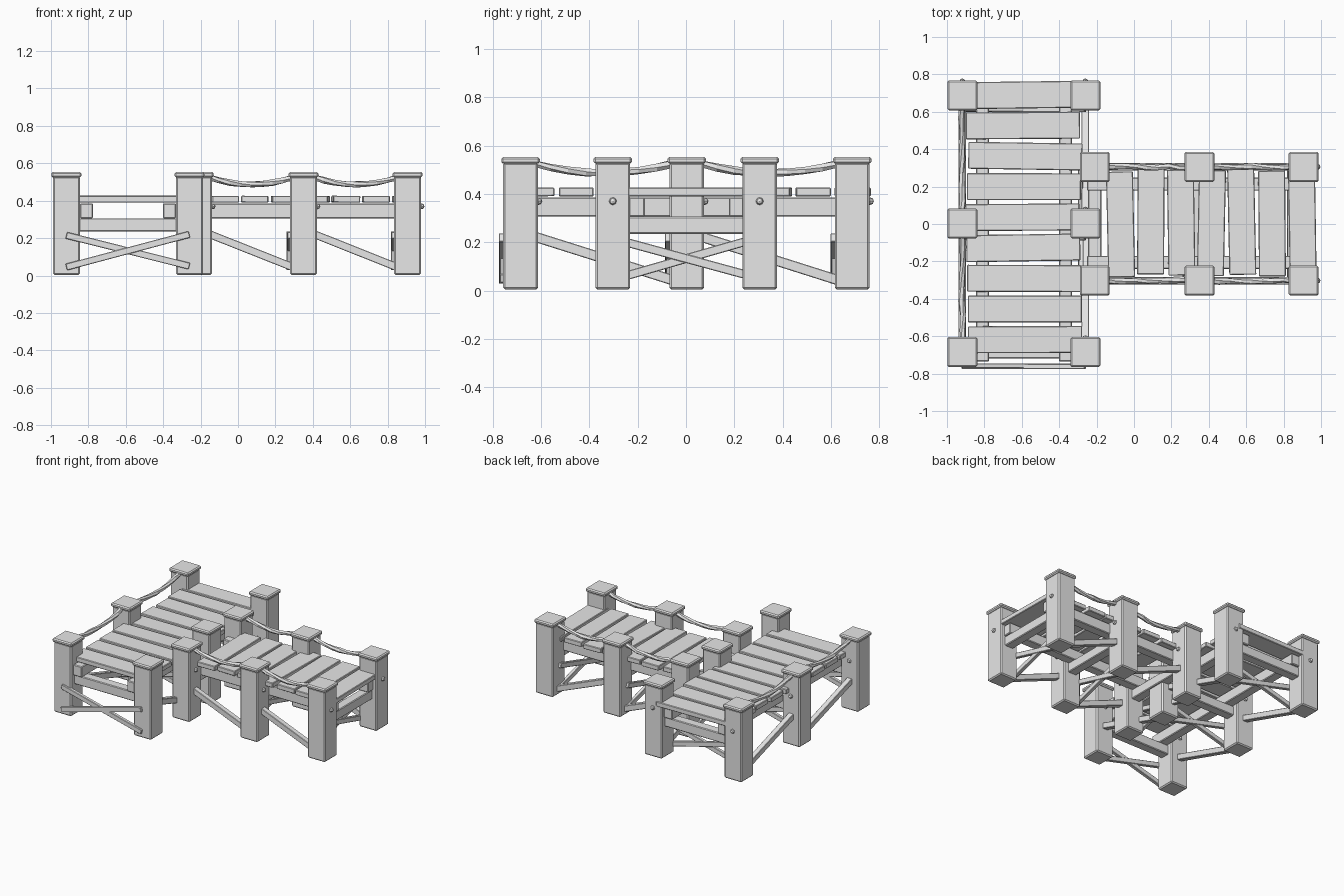
import bpy, bmesh, math, random
from mathutils import Vector, Matrix

random.seed(4)
cube = bpy.data.objects.get("Cube")
if cube:
    bpy.data.objects.remove(cube, do_unlink=True)

wood = bpy.data.materials.new("weathered_grey")
wood.use_nodes = True
GREY = (0.8, 0.8, 0.8, 1)
wood.diffuse_color = GREY
wood.node_tree.nodes["Principled BSDF"].inputs["Base Color"].default_value = GREY


def finish(name, bm, bevel=0.0):
    mesh = bpy.data.meshes.new(name)
    bm.to_mesh(mesh)
    bm.free()
    mesh.materials.append(wood)
    ob = bpy.data.objects.new(name, mesh)
    bpy.context.collection.objects.link(ob)
    if bevel:
        mod = ob.modifiers.new("worn_edges", 'BEVEL')
        mod.width, mod.segments = bevel, 1
    return ob


def box(name, centre, size, turn=None, bevel=0.005):
    bm = bmesh.new()
    bmesh.ops.create_cube(bm, size=1)
    rot = turn or Matrix.Identity(4)
    bm.transform(Matrix.Translation(centre) @ rot @ Matrix.Diagonal((*size, 1)))
    return finish(name, bm, bevel)


def bar(name, a, b, width, height):
    """Square timber running from a to b, its width kept horizontal."""
    a, b = Vector(a), Vector(b)
    along = (b - a).normalized()
    side = Vector((0, 0, 1)).cross(along).normalized()
    up = along.cross(side)
    rot = Matrix((along, side, up)).transposed().to_4x4()
    return box(name, (a + b) / 2, ((b - a).length, width, height), rot, 0.003)


def bolt(name, centre, direction):
    bm = bmesh.new()
    bmesh.ops.create_uvsphere(bm, u_segments=8, v_segments=4, radius=0.016)
    bm.transform(Matrix.Translation(centre)
                 @ Vector(direction).to_track_quat('Z', 'Y').to_matrix().to_4x4())
    finish(name, bm)


def rope(name, a, b, sag=0.05, radius=0.017, steps=8):
    """Sagging rope of short, uneven, six-sided pieces."""
    a, b = Vector(a), Vector(b)
    along = (b - a).normalized()
    side = Vector((0, 0, 1)).cross(along)
    bm = bmesh.new()
    rings = []
    for i in range(steps + 1):
        t = i / steps
        mid = a.lerp(b, t) - Vector((0, 0, sag * 4 * t * (1 - t)))
        mid += side * random.uniform(-0.005, 0.005)
        r = radius * random.uniform(0.88, 1.12)
        ring = []
        for k in range(6):
            ang = math.tau * k / 6 + i * 0.3
            ring.append(bm.verts.new(mid + side * r * math.cos(ang)
                                     + Vector((0, 0, r * math.sin(ang)))))
        rings.append(ring)
    for lo, hi in zip(rings, rings[1:]):
        for k in range(6):
            n = (k + 1) % 6
            bm.faces.new((lo[k], lo[n], hi[n], hi[k]))
    bm.faces.new(rings[0])
    bm.faces.new(rings[-1])
    bmesh.ops.recalc_face_normals(bm, faces=bm.faces)
    finish(name, bm)


def walkway(label, place, rows, sides, stringers, span, planks, plank_len, plank_mid,
            brace_dir, rope_sides):
    """place(u, v, z): u runs along the deck, v across it."""
    def timber(name, u0, u1, v0, v1, z0, z1, bevel=0.005):
        a, b = place(u0, v0, z0), place(u1, v1, z1)
        size = [abs(q - p) for p, q in zip(a, b)]
        return box(f"{label}_{name}", (a + b) / 2, size, None, bevel)

    step = place(1, 0, 0) - place(0, 0, 0)
    for i, u in enumerate(rows):
        # Posts with caps and bolts
        for j, v in enumerate(sides):
            tag = f"{i}_{j}"
            timber("post_" + tag, u - .072, u + .072, v - .072, v + .072, .004, .53, .008)
            timber("post_cap_" + tag, u - .08, u + .08, v - .08, v + .08, .525, .553, .008)
            bolt(f"{label}_bolt_{tag}", place(u + .074, v, .37), step)
        # Cross beam and crossed braces on each pair of posts
        v0, v1 = sides
        timber(f"cross_beam_{i}", u - .035, u + .035, v0, v1, .235, .306)
        face = u + brace_dir * .073
        for n, (za, zb) in enumerate(((.215, .05), (.045, .22))):
            f = face + brace_dir * .004 * n
            bar(f"{label}_cross_brace_{i}_{n}", place(f, v0, za),
                place(f, v1, zb), .026, .036)
    # Sloping side braces and ropes between neighbouring posts
    order = sorted(rows)
    for i, (ua, ub) in enumerate(zip(order, order[1:])):
        for j, v in enumerate(sides):
            bar(f"{label}_side_brace_{i}_{j}", place(ua + .03, v, .232),
                place(ub - .03, v, .034), .04, .042)
            if j in rope_sides:
                rope(f"{label}_rope_{i}_{j}", place(ua + .05, v, .527),
                     place(ub - .05, v, .527), .04)
    # Long stringers under the deck
    for j, v in enumerate(stringers):
        timber(f"stringer_{j}", span[0], span[1], v - .035, v + .035, .306, .386)
    # Slightly crooked planks
    first, pitch, count = planks
    for i in range(count):
        c = place(first + i * pitch, plank_mid + random.uniform(-.008, .008), .408)
        size = place(.144, plank_len, 0) - place(0, 0, 0)
        tilt = (Matrix.Rotation(random.uniform(-.025, .025), 4, 'Z')
                @ Matrix.Rotation(random.uniform(-.012, .012), 4, 'X' if step.y else 'Y'))
        box(f"{label}_plank_{i}", c, (abs(size.x), abs(size.y), .036), tilt, .004)


# Long cross deck, running front to back
walkway("end_deck", lambda u, v, z: Vector((v, u, z)),
        (-.685, .003, .688), (-.918, -.26), (-.81, -.366), (-.735, .735),
        (-.618, .1635, 9), .61, -.589, -1, (0,))
# Pier deck, running left to right
walkway("pier_deck", lambda u, v, z: Vector((u, v, z)),
        (-.21, .35, .907), (-.303, .305), (-.205, .213), (-.25, .95),
        (-.072, .162, 7), .565, .005, -1, (0, 1))
